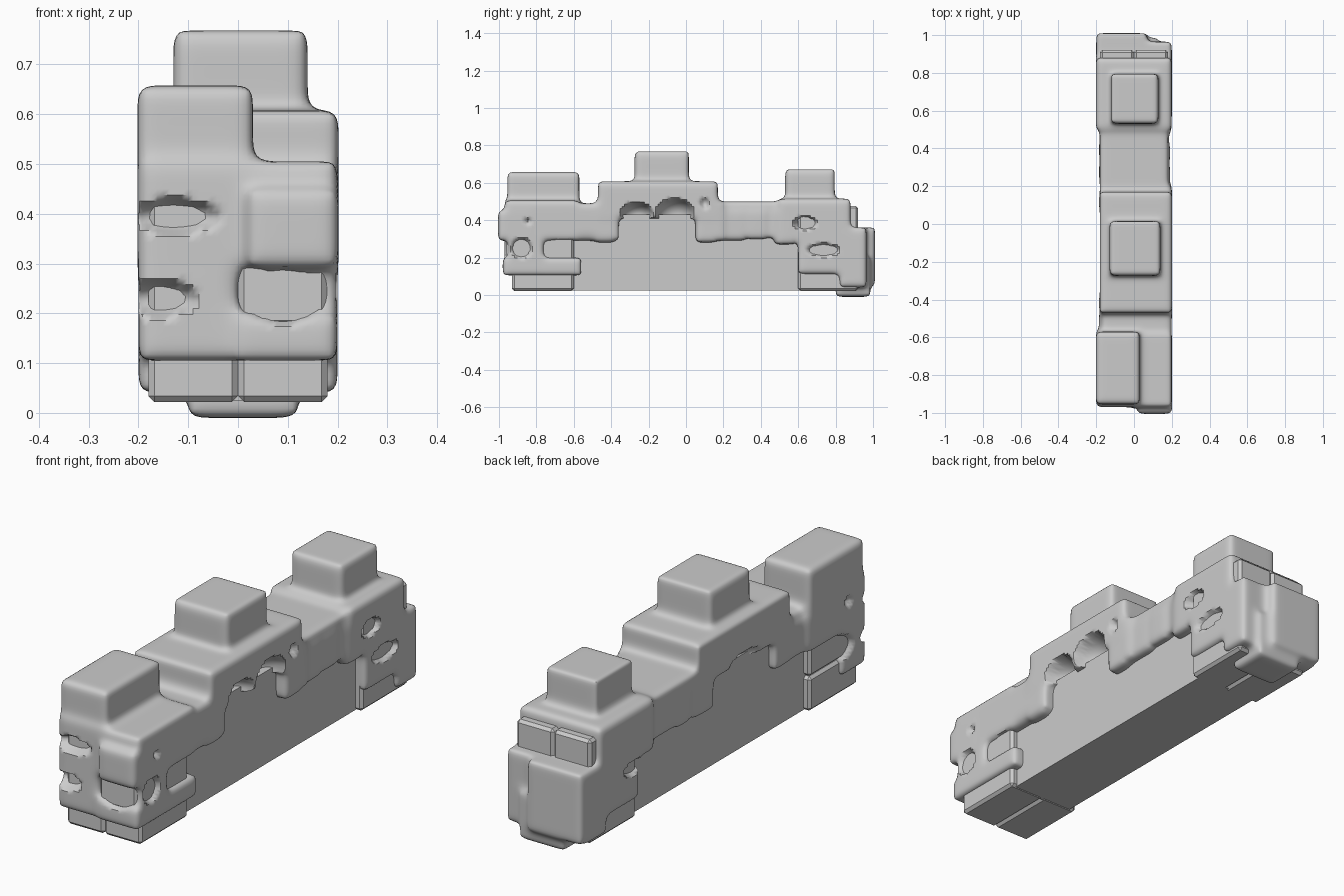
import bpy, bmesh
from math import sqrt
from mathutils import Matrix, Vector

if "Cube" in bpy.data.objects:
    bpy.data.objects.remove(bpy.data.objects["Cube"])


def mesh_object(name, bm):
    me = bpy.data.meshes.new(name)
    bm.to_mesh(me)
    bm.free()
    ob = bpy.data.objects.new(name, me)
    bpy.context.collection.objects.link(ob)
    return ob


def add_box(bm, x0, x1, y0, y1, z0, z1):
    c = Vector(((x0 + x1) / 2, (y0 + y1) / 2, (z0 + z1) / 2))
    bmesh.ops.create_cube(bm, size=1, matrix=Matrix.Translation(c)
                          @ Matrix.Diagonal((x1 - x0, y1 - y0, z1 - z0, 1)))


def block(name, dims, bevel=0.0):
    bm = bmesh.new()
    add_box(bm, *dims)
    ob = mesh_object(name, bm)
    if bevel:
        m = ob.modifiers.new("bevel", 'BEVEL')
        m.width, m.segments = bevel, 1


# Wall core
block("wall_core", (-.15, .15, -.62, .62, .025, .43))

# Stacked end bricks
for end, y0, y1 in (("front", -.93, -.6), ("back", .6, .92)):
    for row in range(3):
        z = .022 + row * .152
        for side, x0 in (("left", -.18), ("right", 0)):
            out = .03 if (end, row, side) == ("front", 1, "right") else 0
            block(f"{end}_brick_{side}_{row}",
                  (x0, x0 + .18, y0 - out, y1, z, z + .15), .012)

# Snow masses: x0, x1, y0, y1, z0, z1
snow_boxes = [
    # front tower and its lower cover
    (-.202, .03, -.955, -.57, .3, .658),
    (-.2, .2, -.97, -.58, .29, .505),
    (.02, .202, -1.005, -.82, .29, .45),
    (-.2, .0, -.97, -.8, .105, .32),
    (.0, .2, -.98, -.56, .105, .2),
    (.06, .2, -.95, -.76, .11, .35),
    # middle cover and hump
    (-.17, .2, -.62, -.4, .32, .49),
    (-.18, .202, -.47, .17, .41, .608),
    (-.13, .14, -.275, .015, .5, .768),
    (-.18, .2, -.48, -.36, .3, .5),
    (-.18, .2, .06, .2, .29, .5),
    (-.18, .18, .1, .62, .31, .5),
    # back tower and end drift
    (-.12, .13, .53, .795, .4, .672),
    (-.202, .2, .5, .88, .28, .515),
    (-.2, .2, .6, .9, .11, .36),
    (-.2, .2, .82, .965, .04, .36),
    (-.2, .07, .84, 1.01, .05, .36),
    (-.1, .12, .8, .985, -.01, .2),
]
# Scalloped lower lips along both sides
for y, z in ((-.54, .29), (-.43, .28), (.1, .28), (.26, .29), (.38, .3), (.52, .27)):
    snow_boxes += [(.1, .19, y - .05, y + .05, z, .45),
                   (-.185, -.1, y - .03, y + .06, z + .01, .45)]

bm = bmesh.new()
for b in snow_boxes:
    add_box(bm, *b)
snow = mesh_object("snow_cover", bm)
rm = snow.modifiers.new("remesh", 'REMESH')
rm.mode = 'VOXEL'
rm.voxel_size = .012
sm = snow.modifiers.new("smooth", 'SMOOTH')
sm.factor, sm.iterations = .5, 16
bpy.context.view_layer.objects.active = snow
snow.select_set(True)
bpy.ops.object.modifier_apply(modifier="remesh")
bpy.ops.object.modifier_apply(modifier="smooth")

# Thawed patches exposing the stone: push axis, centre, radii
patches = [
    # side windows, front and back
    (0, .21, -.88, .25, .06, .055, .055), (0, .21, -.845, .395, .03, .02, .02),
    (0, .21, -.65, .265, .09, .11, .035),
    (0, .21, .735, .24, .06, .09, .034), (0, .21, .635, .385, .08, .06, .034),
    (0, .21, .1, .49, .035, .025, .032),
    # gap beneath the middle cover
    (0, .21, -.265, .43, .12, .085, .065), (0, .21, -.06, .43, .12, .1, .085),
    (0, -.2, -.16, .42, .06, .12, .04),
    # left side
    (0, -.21, -.72, .23, .07, .16, .07), (0, -.21, -.84, .42, .03, .025, .025),
    (0, -.21, .64, .26, .06, .07, .03),
    # front face
    (1, -.13, -.98, .395, .095, .07, .034), (1, -.16, -.98, .23, .08, .07, .036),
    (1, .09, -1.0, .235, .09, .09, .058),
]
for v in snow.data.vertices:
    for axis, *p in patches:
        c, r = p[:3], p[3:]
        d = [(v.co[i] - c[i]) / r[i] for i in range(3)]
        if sum(t * t for t in d) < 1:
            flat = sum(d[i] * d[i] for i in range(3) if i != axis)
            inward = -1 if c[axis] > 0 else 1
            v.co[axis] = c[axis] + inward * r[axis] * sqrt(1 - flat)

bpy.ops.object.shade_smooth_by_angle(angle=.8)
